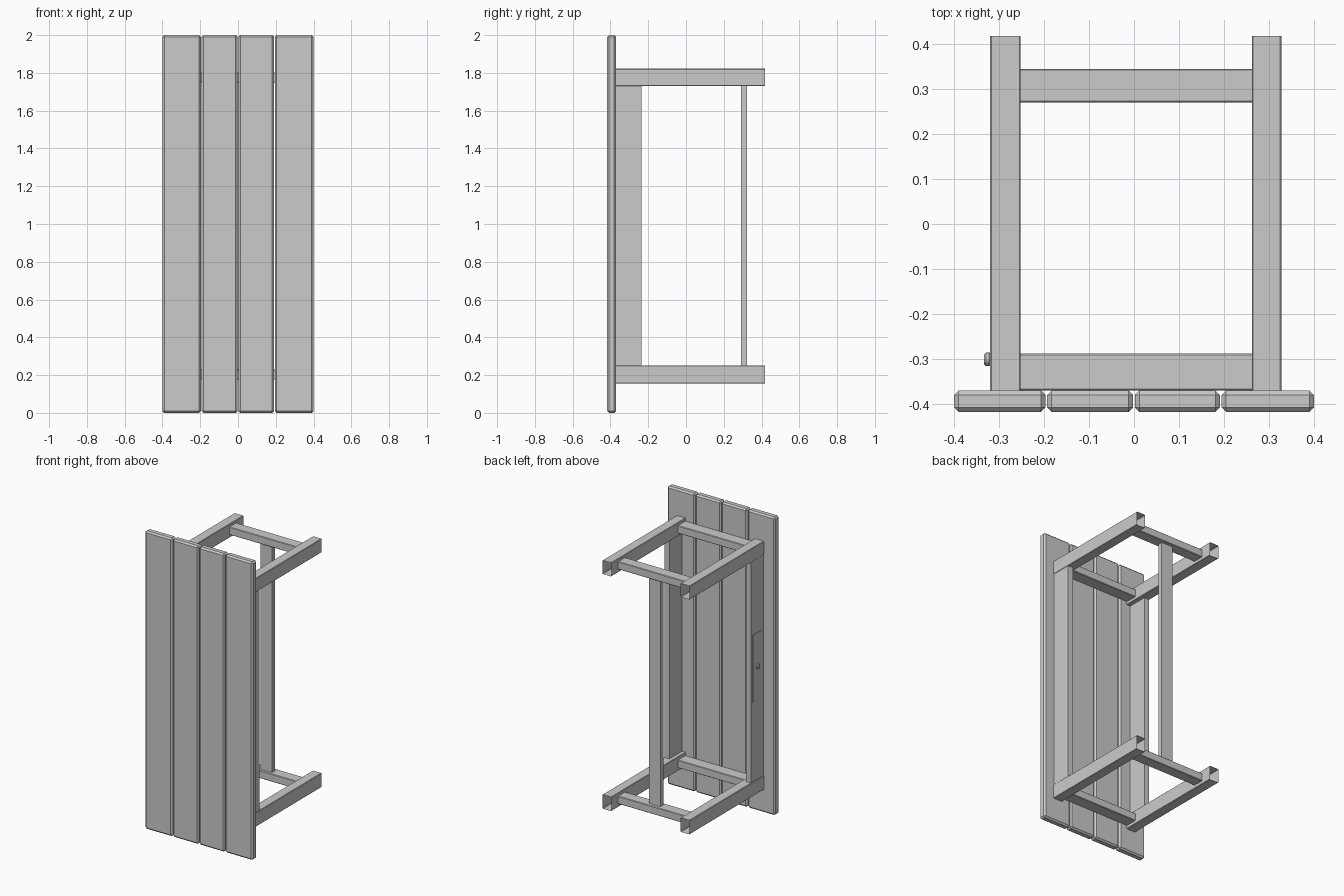
import bpy, bmesh
from mathutils import Vector

if "Cube" in bpy.data.objects:
    bpy.data.objects.remove(bpy.data.objects["Cube"])


def box(name, lo, hi, bevel=0.0, open_axis=None):
    """Box from corner to corner; open_axis leaves both ends of that axis open."""
    bm = bmesh.new()
    bmesh.ops.create_cube(bm, size=1)
    lo, hi = Vector(lo), Vector(hi)
    for v in bm.verts:
        v.co = Vector([l + (c + 0.5) * (h - l) for l, h, c in zip(lo, hi, v.co)])
    if open_axis is not None:
        bm.normal_update()
        ends = [f for f in bm.faces if abs(f.normal[open_axis]) > 0.9]
        bmesh.ops.delete(bm, geom=ends, context='FACES_ONLY')
    mesh = bpy.data.meshes.new(name)
    bm.to_mesh(mesh)
    bm.free()
    ob = bpy.data.objects.new(name, mesh)
    bpy.context.collection.objects.link(ob)
    if bevel:
        m = ob.modifiers.new("chamfer", 'BEVEL')
        m.width = bevel
        m.segments = 1
    return ob


# Front planks
for i, (x0, x1) in enumerate([(-0.4, -0.197), (-0.193, -0.002), (0.002, 0.191), (0.195, 0.4)]):
    box(f"front_plank_{i + 1}", (x0, -0.418, 0), (x1, -0.37, 2), 0.01)

# Upper and lower frames: hollow side rails and thinner cross bars
for level, z0, z1 in (("lower", 0.155, 0.25), ("upper", 1.73, 1.822)):
    mid = (z0 + z1) / 2
    for side, x0, x1 in (("left", -0.32, -0.252), ("right", 0.262, 0.328)):
        box(f"{level}_{side}_rail", (x0, -0.37, z0), (x1, 0.418, z1), 0.003, open_axis=1)
    for place, y0, y1 in (("front", -0.37, -0.288), ("rear", 0.27, 0.345)):
        box(f"{level}_{place}_bar", (-0.252, y0, mid - 0.026), (0.262, y1, mid + 0.026), 0.003, open_axis=0)

# Front uprights behind the planks
box("left_upright", (-0.317, -0.37, 0.25), (-0.28, -0.235, 1.73))
box("right_upright", (0.288, -0.37, 0.25), (0.326, -0.235, 1.73))

# Rear centre post
box("rear_post", (-0.035, 0.29, 0.226), (0.05, 0.322, 1.752))

# Lock plate and knob on the left upright
box("lock_plate", (-0.32, -0.352, 0.78), (-0.315, -0.25, 1.235), 0.001)
bpy.ops.mesh.primitive_cylinder_add(vertices=12, radius=0.015, depth=0.015,
                                    location=(-0.3255, -0.301, 1.01), rotation=(0, 1.5708, 0))
knob = bpy.context.object
knob.name = "lock_knob"
m = knob.modifiers.new("chamfer", 'BEVEL')
m.width = 0.004
m.segments = 1
m.limit_method = 'ANGLE'
m.angle_limit = 0.9
